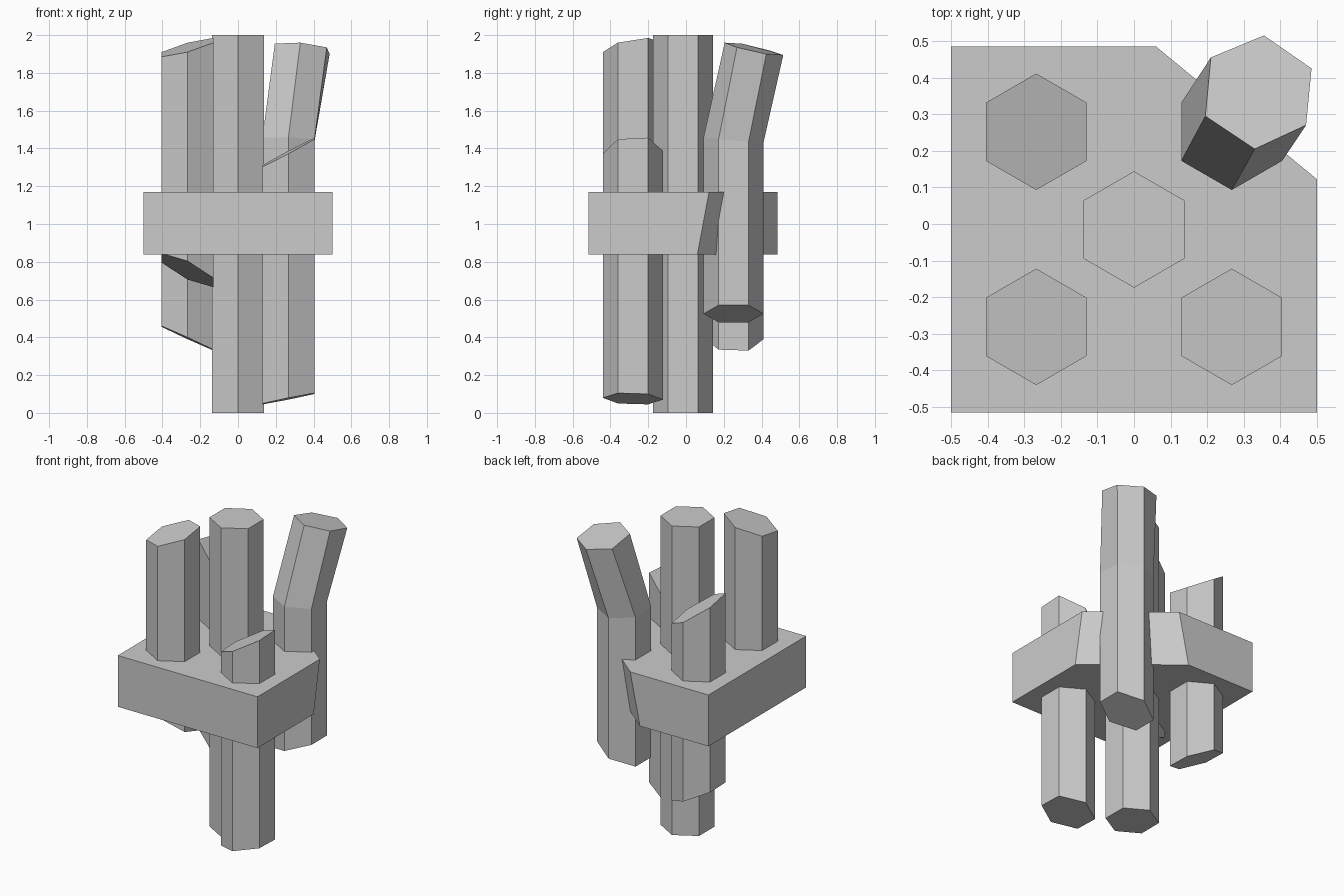
import bpy
from math import sin, cos, pi

if "Cube" in bpy.data.objects:
    bpy.data.objects.remove(bpy.data.objects["Cube"])

# Regular hexagon with corners on the y axis
HEX = [(0.159 * sin(i * pi / 3), -0.159 * cos(i * pi / 3)) for i in range(6)]


def loft(name, rings):
    """Closed solid through a stack of rings with equal point counts."""
    n = len(rings[0])
    verts = [p for ring in rings for p in ring]
    faces = [tuple(reversed(range(n))), tuple(range(len(verts) - n, len(verts)))]
    for k in range(len(rings) - 1):
        for i in range(n):
            j = (i + 1) % n
            faces.append((k * n + i, k * n + j, (k + 1) * n + j, (k + 1) * n + i))
    mesh = bpy.data.meshes.new(name)
    mesh.from_pydata(verts, [], faces)
    obj = bpy.data.objects.new(name, mesh)
    bpy.context.collection.objects.link(obj)
    return obj


def cut_ring(x, y, height, slope_x=0, slope_y=0):
    """Hexagon ring around (x, y) lying on a sloped cutting plane."""
    return [(x + a, y + b, height + slope_x * a + slope_y * b) for a, b in HEX]


def column(name, x, y, bottom, top):
    return loft(name, [cut_ring(x, y, *bottom), cut_ring(x, y, *top)])


# Block with one slanted corner, cut deeper at the bottom
def block_ring(z, cut_x, cut_y):
    return [(-0.5, -0.515, z), (0.5, -0.515, z), (0.5, cut_y, z),
            (cut_x, 0.485, z), (-0.5, 0.485, z)]


loft("block", [block_ring(0.838, -0.01, 0.06), block_ring(1.17, 0.06, 0.122)])

# Straight hexagonal columns with sloped ends: (height, slope x, slope y)
column("centre_column", 0, -0.015, (0,), (2,))
column("front_left_column", -0.267, -0.281, (0.755, -0.473, -0.31), (1.935, 0.273, 0.156))
column("front_right_column", 0.267, -0.281, (0.075, 0.2, -0.03), (1.38, 0.53, 0.05))
column("back_left_column", -0.267, 0.252, (0.395, -0.455, -0.03), (1.58, -0.64, -0.2))

# Snapped column leaning outward above the bend
tip = [(0.33, 0.205, 1.96), (0.47, 0.27, 1.935), (0.485, 0.425, 1.9),
       (0.355, 0.515, 1.895), (0.21, 0.455, 1.915), (0.195, 0.295, 1.955)]
loft("bent_column", [cut_ring(0.267, 0.252, 0.525, 0.33, 0),
                     cut_ring(0.267, 0.252, 1.447, -0.03, -0.08), tip])
